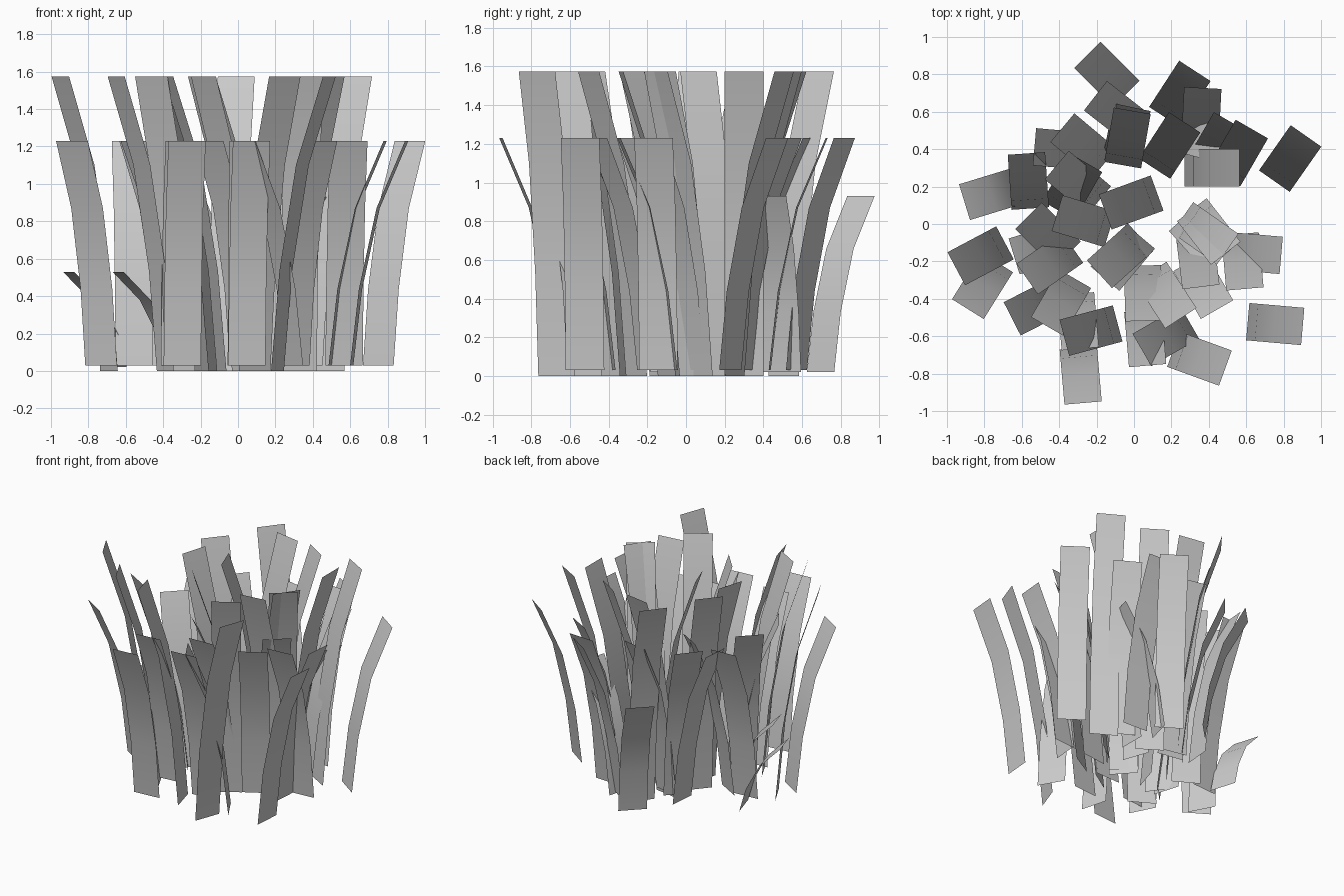
import bpy, math
from mathutils import Vector

WIDTH, LEAN = 0.2, 0.295
# bend profile: (fraction of height, fraction of lean)
PROFILE = [(0, 0), (0.34, 0.16), (0.70, 0.48), (1, 1)]


def blade(x, y, angle, z0, z1):
    """One bent grass card, centred on x, y and leaning towards angle."""
    a = math.radians(angle)
    d = Vector((math.cos(a), math.sin(a), 0))
    side = Vector((-d.y, d.x, 0)) * WIDTH / 2
    verts = []
    for fz, fl in PROFILE:
        p = Vector((x, y, z0 + (z1 - z0) * fz)) + d * LEAN * (fl - 0.5)
        verts += [p - side, p + side]
    faces = [(2 * i, 2 * i + 1, 2 * i + 3, 2 * i + 2) for i in range(3)]
    me = bpy.data.meshes.new("grass_blade")
    me.from_pydata(verts, [], faces)
    me.shade_smooth()
    bpy.context.collection.objects.link(bpy.data.objects.new("grass_blade", me))


# tall blades: x, y, lean angle
TALL = [
    (.556, .38, 60), (.417, .30, 0), (.19, .42, 57), (-.035, .46, 80),
    (-.09, .595, 142), (-.30, .22, 140), (-.015, .115, 200),
    (-.27, .015, 163), (-.82, -.17, 208), (-.52, -.44, 207),
    (-.39, -.42, 240), (-.23, -.57, 195), (-.075, -.17, 222),
    (.38, -.05, 325), (.40, -.04, 308), (.34, -.19, 277),
    (.17, -.38, 303), (.35, -.72, -20),
]
# medium blades
MEDIUM = [
    (.245, .695, 57), (.36, .58, 87), (.835, .35, 55), (.44, .42, 60),
    (-.04, .48, 78), (-.27, .42, 140), (-.385, .40, 175),
    (-.565, .23, 94), (-.33, .20, 60), (-.46, -.06, 135), (.05, -.37, 272),
    (-.81, -.33, 238), (-.45, -.21, 215), (-.285, -.81, 275),
    (-.30, -.52, 275), (-.06, -.18, 230), (.58, -.20, 275),
    (.64, -.155, -5), (.37, -.33, 300), (.06, -.61, 275),
    (.17, -.60, 210), (.755, -.535, -5), (.36, -.08, 312),
]
# low blades, with own height
LOW = [(-.145, .80, 135, .93), (.34, .46, -15, .93),
       (-.765, .16, 197, .53), (-.50, -.13, 197, .53)]

for x, y, a in TALL:
    blade(x, y, a, 0, 1.575)
for x, y, a in MEDIUM:
    blade(x, y, a, 0.03, 1.23)
for x, y, a, h in LOW:
    blade(x, y, a, 0.02, h)
